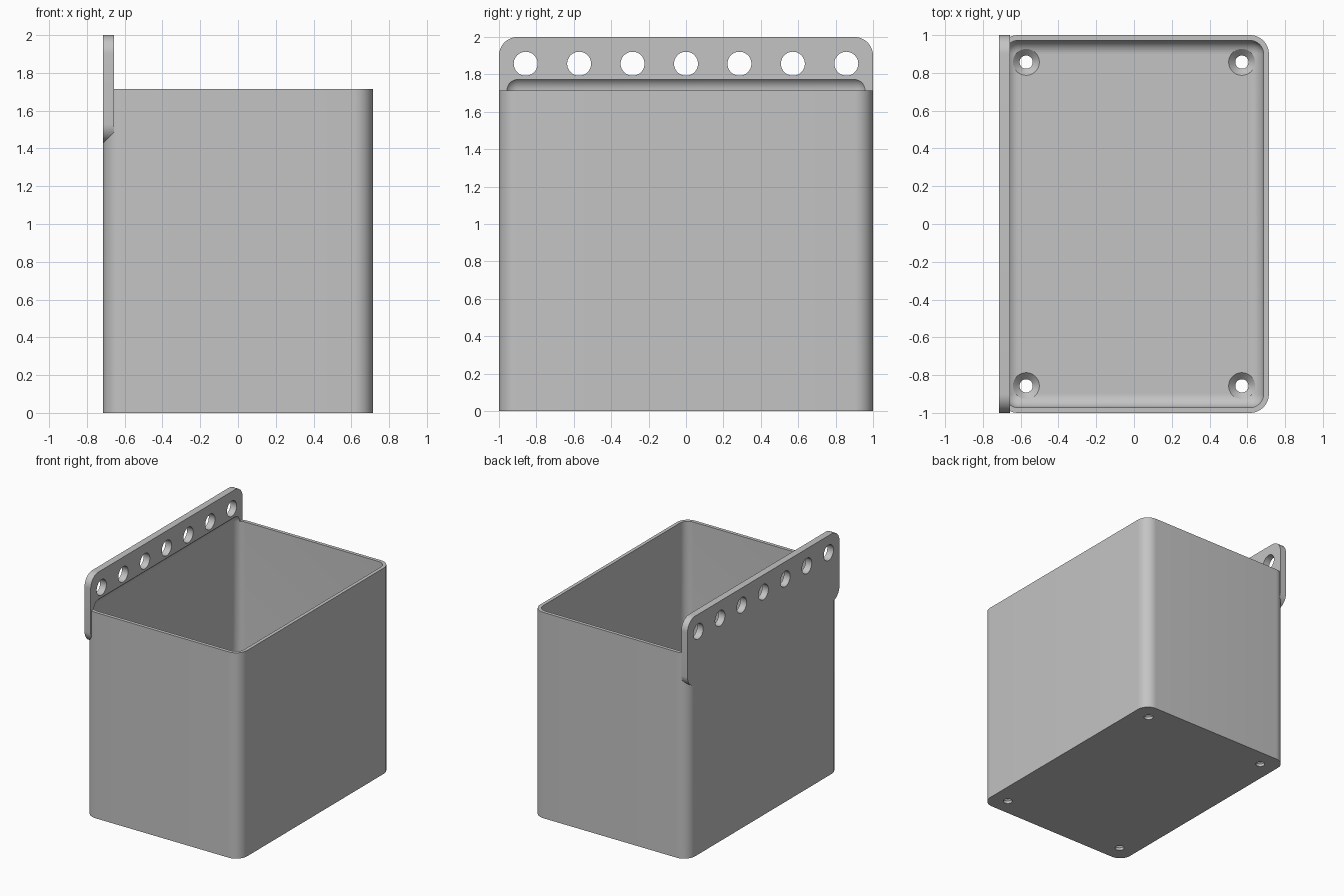
import bpy, bmesh, math
from mathutils import Matrix, Vector

if "Cube" in bpy.data.objects:
    bpy.data.objects.remove(bpy.data.objects["Cube"], do_unlink=True)

HALF_X, HALF_Y, BOX_TOP = 0.714, 1.0, 1.714
WALL, FLOOR, RADIUS = 0.0286, 0.057, 0.1
PLATE_BOTTOM, PLATE_TOP, PLATE_THICK = 1.429, 2.0, 0.057

grey = bpy.data.materials.new("light grey plastic")
grey.use_nodes = True
colour = (0.55, 0.55, 0.55, 1)
grey.diffuse_color = colour
grey.node_tree.nodes["Principled BSDF"].inputs["Base Color"].default_value = colour


def finish(name, bm):
    bmesh.ops.recalc_face_normals(bm, faces=bm.faces[:])
    mesh = bpy.data.meshes.new(name)
    bm.to_mesh(mesh)
    bm.free()
    mesh.materials.append(grey)
    obj = bpy.data.objects.new(name, mesh)
    bpy.context.collection.objects.link(obj)
    return obj


def rounded_prism(name, half_w, half_h, radius, place, depth):
    """Rounded rectangle placed in space by a function, then extruded."""
    steps = 12
    bm = bmesh.new()
    verts = []
    for k, (sx, sy) in enumerate([(1, 1), (-1, 1), (-1, -1), (1, -1)]):
        for i in range(steps + 1):
            a = math.pi / 2 * (k + i / steps)
            u = sx * (half_w - radius) + radius * math.cos(a)
            v = sy * (half_h - radius) + radius * math.sin(a)
            verts.append(bm.verts.new(place(u, v)))
    face = bm.faces.new(verts)
    out = bmesh.ops.extrude_face_region(bm, geom=[face])
    moved = [g for g in out["geom"] if isinstance(g, bmesh.types.BMVert)]
    bmesh.ops.translate(bm, verts=moved, vec=Vector(depth))
    return finish(name, bm)


def lathe(name, profile, centre):
    """Solid of revolution about a vertical axis from (radius, z) points."""
    n = 40
    bm = bmesh.new()
    rings = [[bm.verts.new((centre[0] + r * math.cos(math.tau * i / n),
                            centre[1] + r * math.sin(math.tau * i / n), z))
              for i in range(n)] for r, z in profile]
    for low, high in zip(rings, rings[1:]):
        for i in range(n):
            j = (i + 1) % n
            bm.faces.new((low[i], low[j], high[j], high[i]))
    bm.faces.new(rings[0])
    bm.faces.new(rings[-1])
    return finish(name, bm)


def combine(target, other, operation):
    mod = target.modifiers.new(operation.lower(), 'BOOLEAN')
    mod.operation = operation
    mod.solver = 'EXACT'
    mod.object = other
    bpy.context.view_layer.objects.active = target
    bpy.ops.object.modifier_apply(modifier=mod.name)
    bpy.data.objects.remove(other, do_unlink=True)


# Outer body with rounded upright corners
bin_body = rounded_prism("storage_bin", HALF_X, HALF_Y, RADIUS,
                         lambda u, v: (u, v, 0), (0, 0, BOX_TOP))

# Hanging plate standing above one side
mid_z = (PLATE_TOP + PLATE_BOTTOM) / 2
plate = rounded_prism("hanging_plate", HALF_Y, (PLATE_TOP - PLATE_BOTTOM) / 2, RADIUS,
                      lambda u, v: (-HALF_X, u, mid_z + v), (PLATE_THICK, 0, 0))
combine(bin_body, plate, 'UNION')

# Hollow inside, filleted all round and biting a shallow recess in the plate
cavity_top = BOX_TOP + 0.073
size = (2 * (HALF_X - WALL), 2 * (HALF_Y - WALL), cavity_top - FLOOR)
bm = bmesh.new()
bmesh.ops.create_cube(bm, size=1, matrix=Matrix.Translation(
    (0, 0, (cavity_top + FLOOR) / 2)) @ Matrix.Diagonal((*size, 1)))
bmesh.ops.bevel(bm, geom=bm.edges[:], offset=RADIUS - WALL, offset_type='OFFSET',
                segments=10, profile=0.5, affect='EDGES')
combine(bin_body, finish("cavity_cutter", bm), 'DIFFERENCE')

# Row of seven hanging holes
for i in range(-3, 4):
    bm = bmesh.new()
    bmesh.ops.create_cone(bm, cap_ends=True, segments=40, radius1=0.064, radius2=0.064,
                          depth=0.3, matrix=Matrix.Translation((-HALF_X, i * 0.2857, 1.857))
                          @ Matrix.Rotation(math.pi / 2, 4, 'Y'))
    combine(bin_body, finish("hole_cutter", bm), 'DIFFERENCE')

# Four countersunk screw holes in the floor
for sx in (-1, 1):
    for sy in (-1, 1):
        screw = lathe("screw_cutter", [(0.035, -0.1), (0.035, FLOOR - 0.035),
                                       (0.07, FLOOR), (0.07, 0.2)],
                      (sx * 0.571, sy * 0.857))
        combine(bin_body, screw, 'DIFFERENCE')

# Smooth the rounded parts and keep the edges crisp
bpy.ops.object.select_all(action='DESELECT')
bin_body.select_set(True)
bpy.context.view_layer.objects.active = bin_body
bpy.ops.object.shade_smooth_by_angle(angle=math.radians(30))
